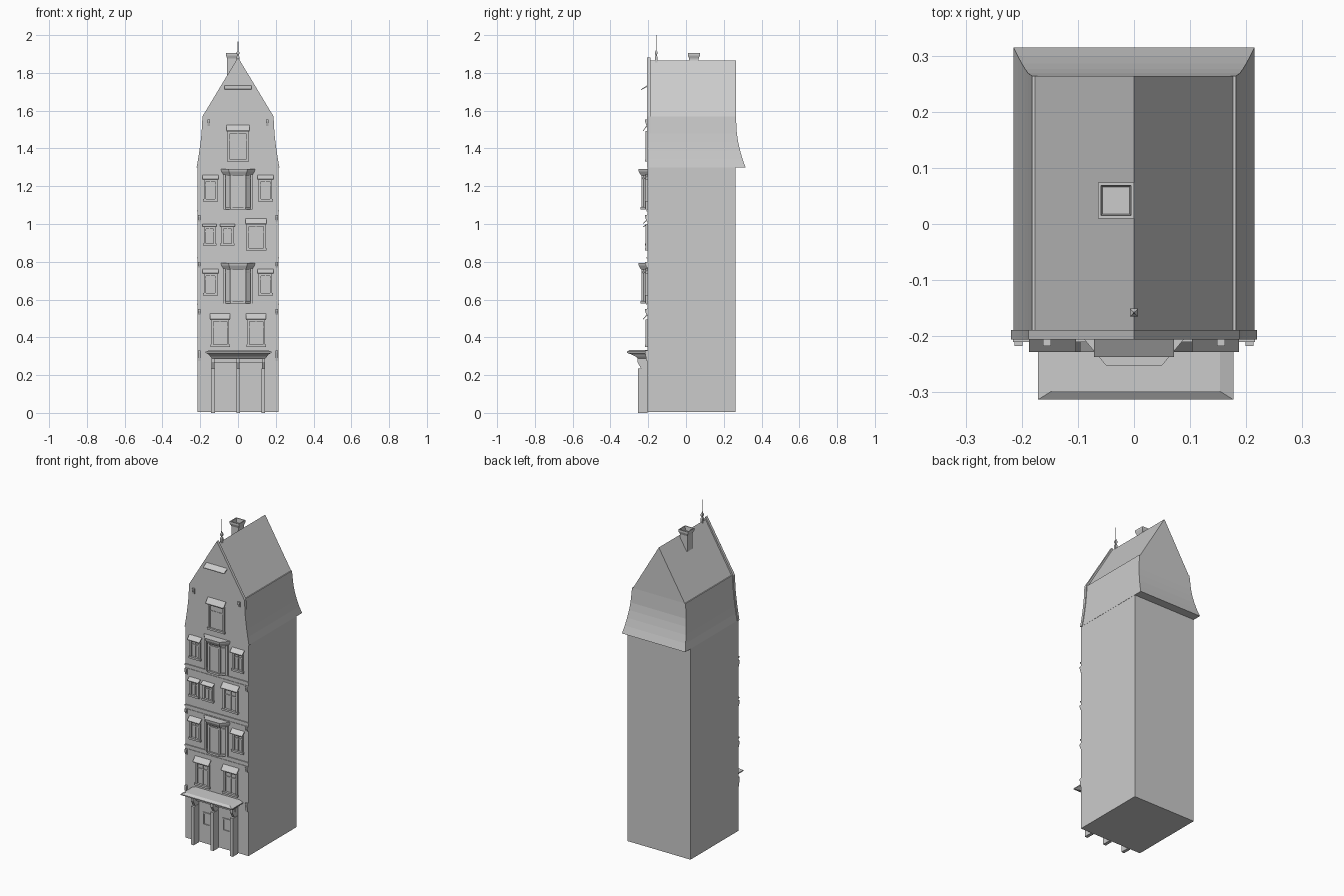
import bpy, bmesh
from math import pi

if "Cube" in bpy.data.objects:
    bpy.data.objects.remove(bpy.data.objects["Cube"])

FRONT = -0.204   # facade plane


def mesh(name, verts, faces):
    bm = bmesh.new()
    vs = [bm.verts.new(v) for v in verts]
    for f in faces:
        bm.faces.new([vs[i] for i in f])
    bmesh.ops.recalc_face_normals(bm, faces=bm.faces)
    me = bpy.data.meshes.new(name)
    bm.to_mesh(me)
    bm.free()
    ob = bpy.data.objects.new(name, me)
    bpy.context.collection.objects.link(ob)
    return ob


def loft(name, rings):
    """Join equal-length rings of points and cap both ends."""
    n = len(rings[0])
    faces = [[k * n + i, k * n + (i + 1) % n, (k + 1) * n + (i + 1) % n, (k + 1) * n + i]
             for k in range(len(rings) - 1) for i in range(n)]
    faces += [list(range(n)), [(len(rings) - 1) * n + i for i in range(n)]]
    return mesh(name, [p for r in rings for p in r], faces)


def rect(x0, x1, y0, y1, z):
    return [(x0, y0, z), (x1, y0, z), (x1, y1, z), (x0, y1, z)]


def box(name, x0, x1, y0, y1, z0, z1):
    return loft(name, [rect(x0, x1, y0, y1, z0), rect(x0, x1, y0, y1, z1)])


def extrude_x(name, profile, x0, x1):
    return loft(name, [[(x, y, z) for y, z in profile] for x in (x0, x1)])


def extrude_y(name, profile, y0, y1):
    return loft(name, [[(x, y, z) for x, z in profile] for y in (y0, y1)])


def awning(name, x0, x1, z0, z1, depth=0.024):
    # thin sloping plate leaning out from the wall
    extrude_x(name, [(FRONT, z1), (FRONT - depth, z0 + 0.004), (FRONT - depth, z0),
                     (FRONT, z1 - 0.008)], x0, x1)


def window(cx, w, z0, z1, hood):
    h, t, y = w / 2, 0.012, FRONT - 0.01
    for s in (-1, 1):
        a, b = sorted((cx + s * h, cx + s * (h - t)))
        box("window_jamb", a, b, y, FRONT, z0, z1)
    box("window_sill", cx - h - 0.004, cx + h + 0.004, y - 0.004, FRONT, z0, z0 + t)
    box("window_head", cx - h, cx + h, y, FRONT, z1 - t, z1)
    box("window_transom", cx - h + t, cx + h - t, FRONT - 0.005, FRONT, z1 - w * 0.45, z1 - w * 0.45 + 0.006)
    box("window_mullion", cx - 0.003, cx + 0.003, FRONT - 0.005, FRONT, z0 + t, z1 - t)
    awning("window_hood", cx - h - 0.006, cx + h + 0.006, z1 - 0.002, z1 + hood)


# Main tower
box("tower_body", -0.214, 0.214, FRONT, 0.262, 0.004, 1.305)

# Bell-curved lower roof, hipped at the back and flush at the front
curve = [(1.30, 0.215, 0.315), (1.345, 0.207, 0.299), (1.39, 0.2, 0.286),
         (1.435, 0.194, 0.276), (1.48, 0.189, 0.269), (1.57, 0.182, 0.264)]
loft("lower_roof", [rect(-hx, hx, -0.195, yb, z) for z, hx, yb in curve])

# Upper gable roof
extrude_y("upper_roof", [(-0.179, 1.565), (0.179, 1.565), (0, 1.866)], -0.195, 0.264)

# Front gable wall following the roof outline
side = [(hx + 0.004, z) for z, hx, yb in curve]
side[-1] = (0.188, 1.57)
extrude_y("front_gable", side + [(0, 1.882)] + [(-x, z) for x, z in reversed(side)],
          FRONT - 0.002, -0.189)

# Chimney: shaft with a flared hollow cap
cx, cy = -0.032, 0.042


def sq(r, z):
    return rect(cx - r, cx + r, cy - r, cy + r, z)


loft("chimney", [sq(0.025, 1.78), sq(0.025, 1.875), sq(0.032, 1.893), sq(0.032, 1.905),
                 sq(0.027, 1.905), sq(0.024, 1.88)])

# Roof finial
fin = [(0.007, 1.84), (0.007, 1.885), (0.003, 1.893), (0.007, 1.902), (0.007, 1.91),
       (0.002, 1.92), (0.0008, 2.0)]
loft("finial", [rect(-r, r, -0.158 - r, -0.158 + r, z) for r, z in fin])

# String courses between storeys
for z in (0.58, 0.825, 1.075):
    box("string_course", -0.216, 0.216, FRONT - 0.006, FRONT, z - 0.008, z)
    box("frieze_line", -0.214, 0.214, FRONT - 0.003, FRONT, z - 0.031, z - 0.026)

# Corner brackets on the facade
for x, z0, z1 in ((0.206, 0.275, 0.33), (0.206, 0.518, 0.55), (0.206, 0.77, 0.80),
                  (0.206, 1.012, 1.048), (0.155, 1.52, 1.553)):
    for s in (-1, 1):
        extrude_x("corner_bracket", [(FRONT, z0), (FRONT - 0.005, z0), (FRONT - 0.013, z1 - 0.01),
                                     (FRONT - 0.013, z1), (FRONT, z1)], s * x - 0.007, s * x + 0.007)

# Windows, storey by storey: centre x, width, bottom, top, hood height
for w in ((-0.095, 0.095, 0.35, 0.495, 0.03), (0.096, 0.095, 0.35, 0.495, 0.03),
          (0.096, 0.1, 0.86, 1.0, 0.03), (-0.15, 0.062, 0.885, 0.985, 0.016),
          (-0.056, 0.068, 0.885, 0.985, 0.016), (0, 0.11, 1.33, 1.492, 0.036)):
    window(*w)
for z in (0.622, 1.12):
    for s in (-1, 1):
        window(s * 0.145, 0.072, z, z + 0.116, 0.024)

# Small awning high in the gable
awning("gable_awning", -0.071, 0.071, 1.71, 1.735, 0.033)


# Polygonal bay windows
def bay(w_back, w_front, y, z):
    return [(-w_back, FRONT, z), (-w_front, y, z), (w_front, y, z), (w_back, FRONT, z)]


for z in (0.58, 1.078):
    loft("bay_body", [bay(0.068, 0.036, -0.229, z), bay(0.068, 0.036, -0.229, z + 0.2)])
    loft("bay_sill", [bay(0.076, 0.04, -0.24, z), bay(0.076, 0.04, -0.24, z + 0.012)])
    loft("bay_transom", [bay(0.071, 0.038, -0.233, z + 0.16), bay(0.071, 0.038, -0.233, z + 0.168)])
    loft("bay_cornice", [bay(0.074, 0.04, -0.238, z + 0.178), bay(0.088, 0.048, -0.25, z + 0.2),
                         bay(0.09, 0.05, -0.252, z + 0.213)])
    for s in (-1, 1):
        for px, py in ((0.036, -0.230), (0.072, -0.209)):
            box("bay_post", s * px - 0.006, s * px + 0.006, py - 0.006, FRONT, z, z + 0.185)

# Entrance canopy: flared cornice with a shallow sloping top
rings = [(0.14, -0.257, 0.288), (0.15, -0.265, 0.298), (0.157, -0.285, 0.308),
         (0.174, -0.313, 0.318), (0.174, -0.313, 0.324), (0.15, -0.298, 0.334)]
loft("canopy", [rect(0.003 - hx, 0.003 + hx, y, FRONT, z) for hx, y, z in rings])
box("canopy_beam", -0.14, 0.143, -0.23, FRONT, 0.265, 0.29)

# Entrance piers with bracketed heads
for x in (-0.132, 0.001, 0.134):
    box("entrance_pier", x - 0.01, x + 0.01, -0.255, FRONT, 0, 0.235)
    extrude_x("pier_bracket", [(FRONT, 0.23), (-0.238, 0.235), (-0.258, 0.27), (-0.258, 0.29),
                               (FRONT, 0.29)], x - 0.008, x + 0.008)

# Entrance door windows and sill
for x in (-0.066, 0.068):
    for a, b, c, d in ((-0.028, -0.02, 0.115, 0.195), (0.02, 0.028, 0.115, 0.195),
                       (-0.02, 0.02, 0.115, 0.123), (-0.02, 0.02, 0.187, 0.195)):
        box("door_window_frame", x + a, x + b, FRONT - 0.006, FRONT, c, d)
